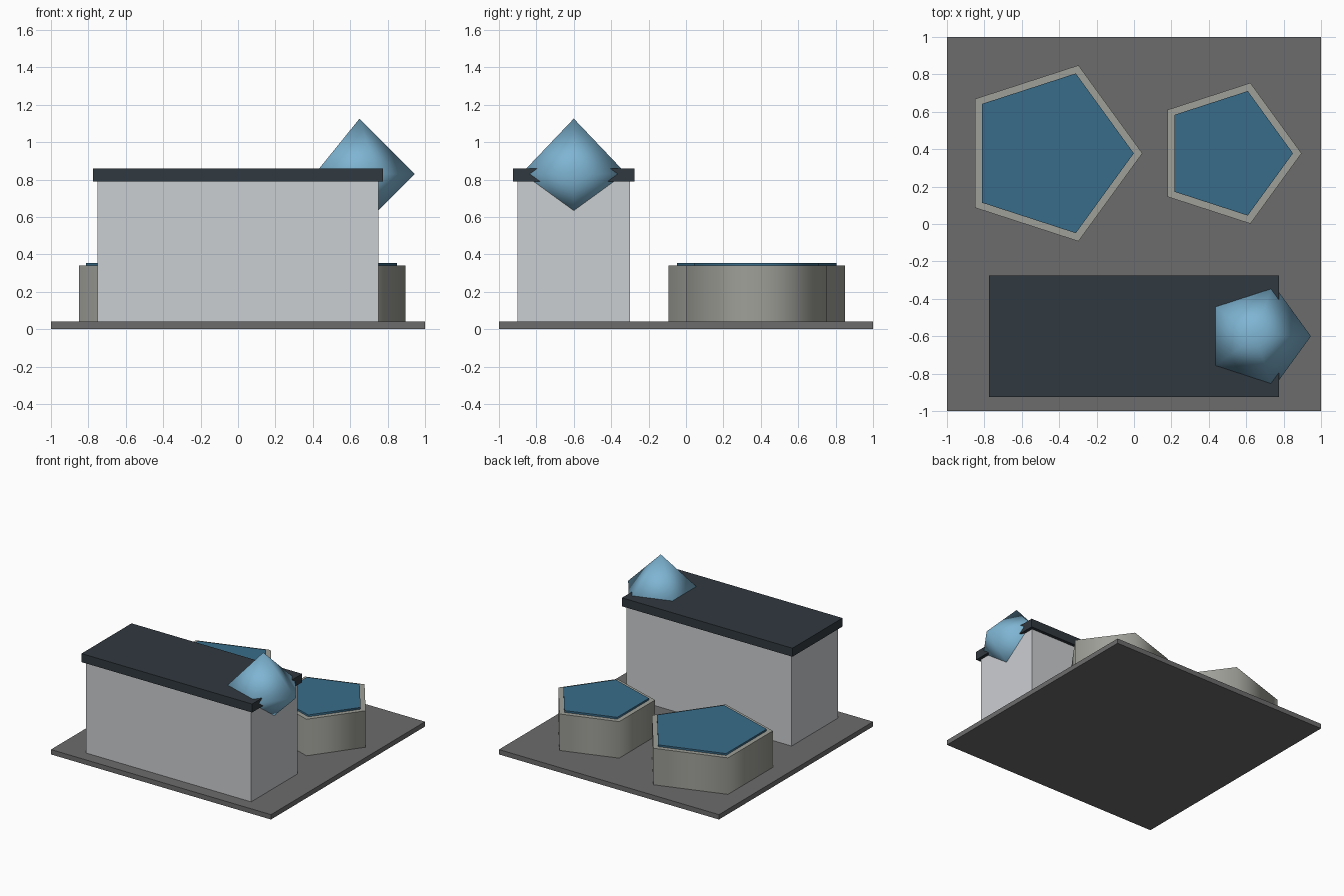
import bpy
import bmesh
from math import cos, sin, tau

cube = bpy.data.objects.get("Cube")
if cube:
    bpy.data.objects.remove(cube, do_unlink=True)


def material(name, rgb):
    m = bpy.data.materials.new(name)
    m.use_nodes = True
    m.diffuse_color = (*rgb, 1)
    m.node_tree.nodes["Principled BSDF"].inputs["Base Color"].default_value = (*rgb, 1)
    return m


def finish(bm, name, mat):
    bmesh.ops.recalc_face_normals(bm, faces=bm.faces)
    mesh = bpy.data.meshes.new(name)
    bm.to_mesh(mesh)
    bm.free()
    mesh.materials.append(mat)
    obj = bpy.data.objects.new(name, mesh)
    bpy.context.collection.objects.link(obj)
    return obj


def box(name, mat, lo, hi):
    bm = bmesh.new()
    bmesh.ops.create_cube(bm, size=1)
    for v in bm.verts:
        v.co = [h if c > 0 else l for c, l, h in zip(v.co, lo, hi)]
    return finish(bm, name, mat)


def ring(bm, x, y, z, radius, sides=5):
    # Regular polygon with one corner pointing to +x
    return [bm.verts.new((x + radius * cos(tau * i / sides),
                          y + radius * sin(tau * i / sides), z))
            for i in range(sides)]


def prism(name, mat, x, y, radius, z0, z1):
    # Smooth side wall, flat caps with sharp rims
    bm = bmesh.new()
    low, high = ring(bm, x, y, z0, radius), ring(bm, x, y, z1, radius)
    caps = [bm.faces.new(low[::-1]), bm.faces.new(high)]
    for i in range(len(low)):
        f = bm.faces.new((low[i - 1], low[i], high[i], high[i - 1]))
        f.smooth = True
    for cap in caps:
        for e in cap.edges:
            e.smooth = False
    return finish(bm, name, mat)


def bipyramid(name, mat, x, y, z, radius):
    bm = bmesh.new()
    mid = ring(bm, x, y, z, radius)
    for dz in (-radius, radius):
        tip = bm.verts.new((x, y, z + dz))
        for i in range(len(mid)):
            bm.faces.new((mid[i - 1], mid[i], tip)).smooth = True
    return finish(bm, name, mat)


asphalt = material("asphalt grey", (0.15, 0.15, 0.15))
wall = material("pale wall grey", (0.6, 0.62, 0.64))
slate = material("dark slate", (0.03, 0.04, 0.05))
concrete = material("concrete", (0.35, 0.35, 0.32))
water = material("water blue", (0.04, 0.15, 0.25))
light_blue = material("light blue", (0.21, 0.46, 0.65))

# Ground slab and building
box("ground_slab", asphalt, (-1, -1, 0), (1, 1, 0.04))
box("building", wall, (-0.75, -0.9, 0.04), (0.75, -0.3, 0.79))
box("roof", slate, (-0.775, -0.925, 0.79), (0.775, -0.275, 0.86))

# Faceted dome at the roof end
bipyramid("roof_dome", light_blue, 0.65, -0.6, 0.83, 0.296)

# Two pentagonal tanks with water on top
for side, x, radius in (("right", -0.45, 0.495), ("left", 0.5, 0.396)):
    prism(side + "_tank", concrete, x, 0.378, radius, 0.04, 0.34)
    prism(side + "_water", water, x, 0.378, radius - 0.046, 0.335, 0.355)
